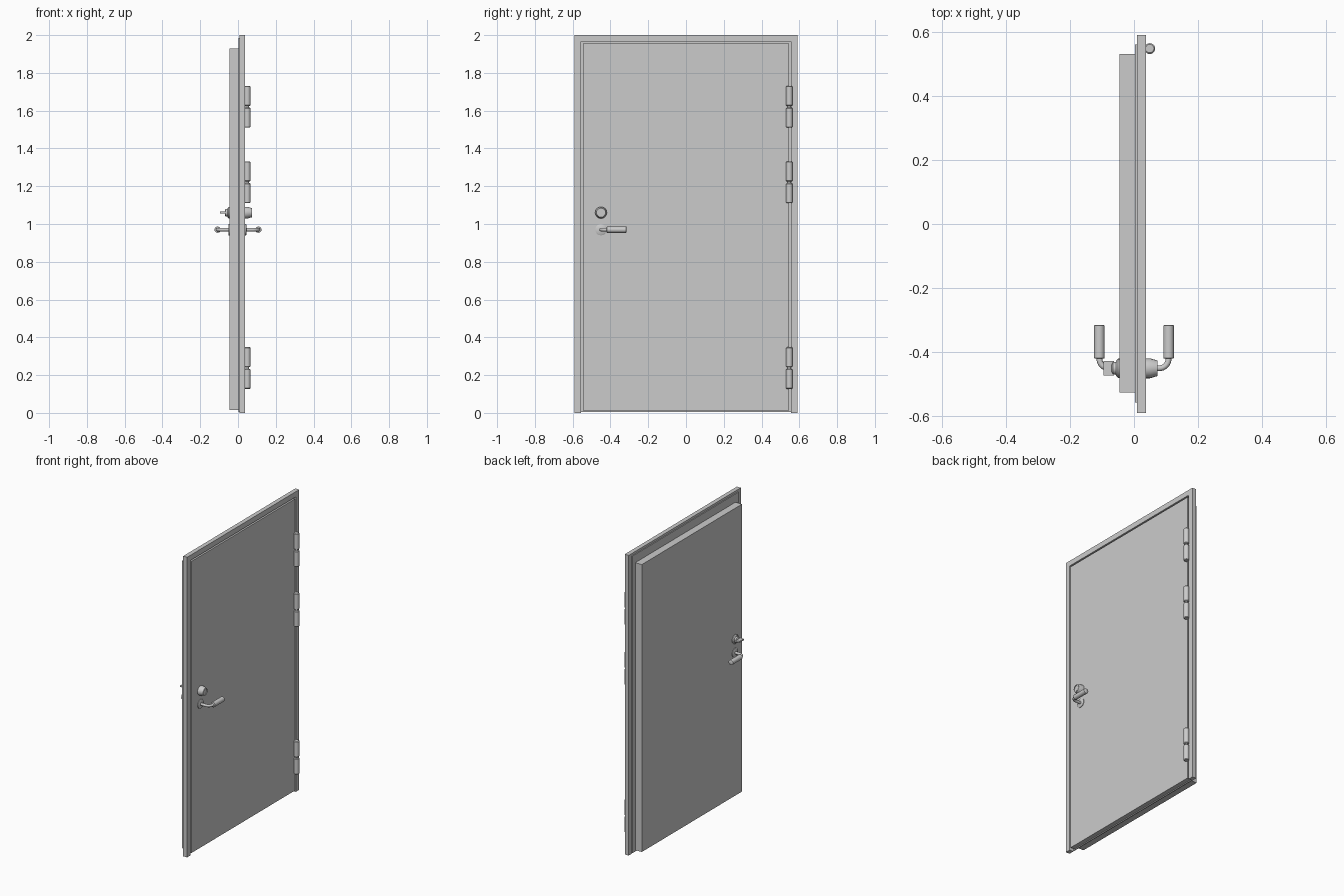
import bpy, bmesh, math
from mathutils import Vector

cube = bpy.data.objects.get("Cube")
if cube:
    bpy.data.objects.remove(cube, do_unlink=True)

grey = bpy.data.materials.new("light_grey")
grey.use_nodes = True
colour = (0.6, 0.6, 0.6, 1)
grey.diffuse_color = colour
grey.node_tree.nodes["Principled BSDF"].inputs["Base Color"].default_value = colour


def finish(name, bm, smooth=False):
    bmesh.ops.recalc_face_normals(bm, faces=bm.faces)
    mesh = bpy.data.meshes.new(name)
    bm.to_mesh(mesh)
    bm.free()
    mesh.materials.append(grey)
    obj = bpy.data.objects.new(name, mesh)
    bpy.context.collection.objects.link(obj)
    if smooth:
        bpy.ops.object.select_all(action="DESELECT")
        obj.select_set(True)
        bpy.context.view_layer.objects.active = obj
        bpy.ops.object.shade_smooth_by_angle(angle=math.radians(40))
    return obj


def box(name, x, y, z):
    bm = bmesh.new()
    bmesh.ops.create_cube(bm, size=1)
    for v in bm.verts:
        v.co = [a + (b - a) * (c + 0.5) for (a, b), c in zip((x, y, z), v.co)]
    return finish(name, bm)


def sweep(name, sections, side, sides=20):
    """Join circles (centre, axis, radius) into a closed tube."""
    bm = bmesh.new()
    rings = []
    for centre, axis, radius in sections:
        u = Vector((0, 0, 1)) if abs(axis[2]) < 0.5 else Vector((1, 0, 0))
        w = Vector(axis).cross(u)
        ring = []
        for i in range(sides):
            a = math.tau * i / sides
            p = Vector(centre) + radius * (math.cos(a) * u + math.sin(a) * w)
            p.x *= side
            ring.append(bm.verts.new(p))
        rings.append(ring)
    for lower, upper in zip(rings, rings[1:]):
        for i in range(sides):
            j = (i + 1) % sides
            bm.faces.new((lower[i], lower[j], upper[j], upper[i]))
    bm.faces.new(rings[0])
    bm.faces.new(rings[-1])
    return finish(name, bm, True)


def turned(name, profile, y, z, side):
    """Turned part along x, from (x, radius) pairs."""
    return sweep(name, [((x, y, z), (1, 0, 0), r) for x, r in profile], side)


# Frame: one outline with the doorway left open at the bottom
outline = [(-.59, 0), (-.59, 2), (.59, 2), (.59, 0),
           (.555, 0), (.555, 1.965), (-.555, 1.965), (-.555, 0)]
bm = bmesh.new()
face = bm.faces.new([bm.verts.new((.009, y, z)) for y, z in outline])
extruded = bmesh.ops.extrude_face_region(bm, geom=[face])["geom"]
bmesh.ops.translate(bm, vec=(.029, 0, 0),
                    verts=[v for v in extruded if isinstance(v, bmesh.types.BMVert)])
finish("door_frame", bm)

# Door leaf: outer skin, rebate plate and inner slab
box("door_outer_skin", (.009, .038), (-.545, .545), (.012, 1.955))
box("door_rebate_plate", (.003, .009), (-.556, .56), (.006, 1.985))
box("door_inner_slab", (-.045, .003), (-.525, .53), (.015, 1.93))

# Hinges: two knuckles and a pin each, with chamfered ends
for number, base in enumerate((.127, 1.11, 1.51), 1):
    for part, low in (("lower", base), ("upper", base + .115)):
        sections = [((.049, .547, low + dz), (0, 0, 1), r)
                    for dz, r in ((0, .013), (.004, .017), (.102, .017), (.106, .013))]
        sweep(f"hinge_{number}_{part}_knuckle", sections, 1)
    sweep(f"hinge_{number}_pin", [((.049, .547, base + dz), (0, 0, 1), .009)
                                  for dz in (.1, .12)], 1)

# Lever handles on both faces
for label, side, face_x in (("outer", 1, .038), ("inner", -1, .045)):
    turned(f"{label}_handle_rose", [(face_x, .03), (face_x + .004, .03), (face_x + .006, .027)],
           -.45, .97, side)
    bend, reach = .03, .108
    path = [((face_x, -.45, .97), (1, 0, 0), .009)]
    for i in range(9):
        a = math.pi / 2 * i / 8
        path.append(((reach - bend + bend * math.sin(a), -.42 - bend * math.cos(a), .97),
                     (math.cos(a), math.sin(a), 0), .009))
    sweep(f"{label}_handle_neck", path, side, 16)
    sweep(f"{label}_handle_grip", [((reach, y, .97), (0, 1, 0), r) for y, r in
                                   ((-.42, .014), (-.418, .0165), (-.317, .0165), (-.315, .014))],
          side)

# Lock: tapered cylinder guard outside, thumb turn inside
turned("lock_guard", [(.038, .031), (.05, .031), (.074, .024), (.074, .021), (.07, .021)],
       -.45, 1.06, 1)
turned("lock_core", [(.06, .017), (.072, .017)], -.45, 1.06, 1)
box("lock_keyway", (.07, .074), (-.452, -.448), (1.048, 1.072))
turned("thumb_turn_rose", [(.045, .03), (.05, .03), (.056, .024)], -.45, 1.06, -1)
turned("thumb_turn_hub", [(.05, .021), (.066, .019), (.07, .012)], -.45, 1.06, -1)
box("thumb_turn_blade", (-.095, -.062), (-.473, -.427), (1.056, 1.066))
